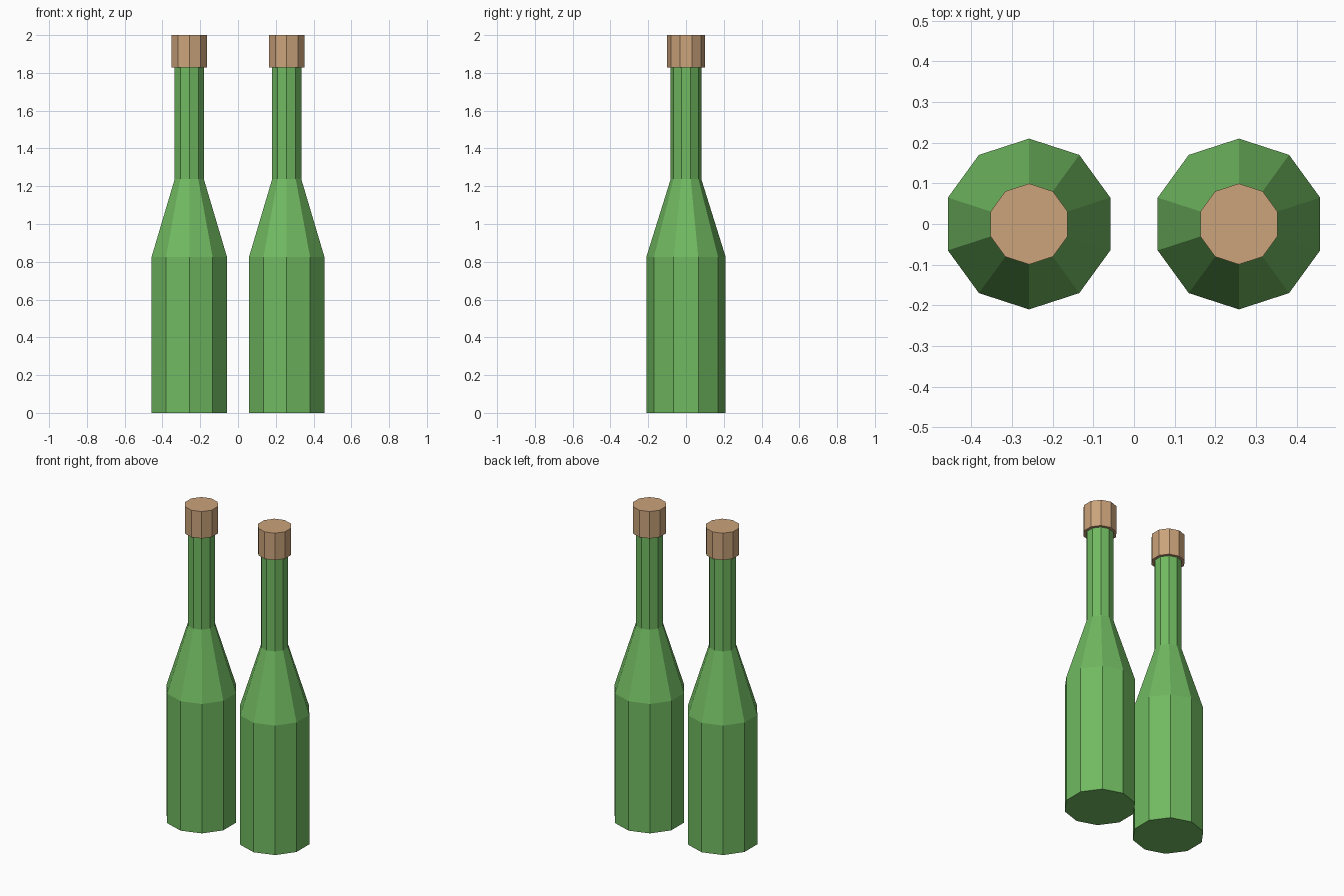
import bpy, bmesh, math

if "Cube" in bpy.data.objects:
    bpy.data.objects.remove(bpy.data.objects["Cube"])

SIDES = 10


def material(name, srgb):
    m = bpy.data.materials.new(name)
    lin = [((c / 255 + 0.055) / 1.055) ** 2.4 for c in srgb]
    m.diffuse_color = (*lin, 1)
    m.use_nodes = True
    m.node_tree.nodes["Principled BSDF"].inputs["Base Color"].default_value = m.diffuse_color
    return m


def lathe(name, profile, x, mat):
    """Flat-faced ten-sided solid from (radius, height) pairs, a corner facing +y."""
    bm = bmesh.new()
    rings = []
    for r, z in profile:
        angles = [math.pi / 2 + math.tau * i / SIDES for i in range(SIDES)]
        rings.append([bm.verts.new((r * math.cos(a), r * math.sin(a), z)) for a in angles])
    for low, high in zip(rings, rings[1:]):
        for i in range(SIDES):
            j = (i + 1) % SIDES
            bm.faces.new((low[i], low[j], high[j], high[i]))
    bm.faces.new(rings[0][::-1])
    bm.faces.new(rings[-1])
    mesh = bpy.data.meshes.new(name)
    bm.to_mesh(mesh)
    bm.free()
    mesh.materials.append(mat)
    obj = bpy.data.objects.new(name, mesh)
    obj.location.x = x
    bpy.context.collection.objects.link(obj)


green = material("green glass", (113, 186, 97))
tan = material("cork tan", (203, 163, 123))

for side, x in (("left", -0.258), ("right", 0.258)):
    # Body, sloping shoulder and neck
    lathe(side + "_bottle", [(0.21, 0), (0.21, 0.825), (0.081, 1.238), (0.081, 1.83)], x, green)
    # Wide stopper on the neck
    lathe(side + "_cork", [(0.0995, 1.828), (0.0995, 2.0)], x, tan)
